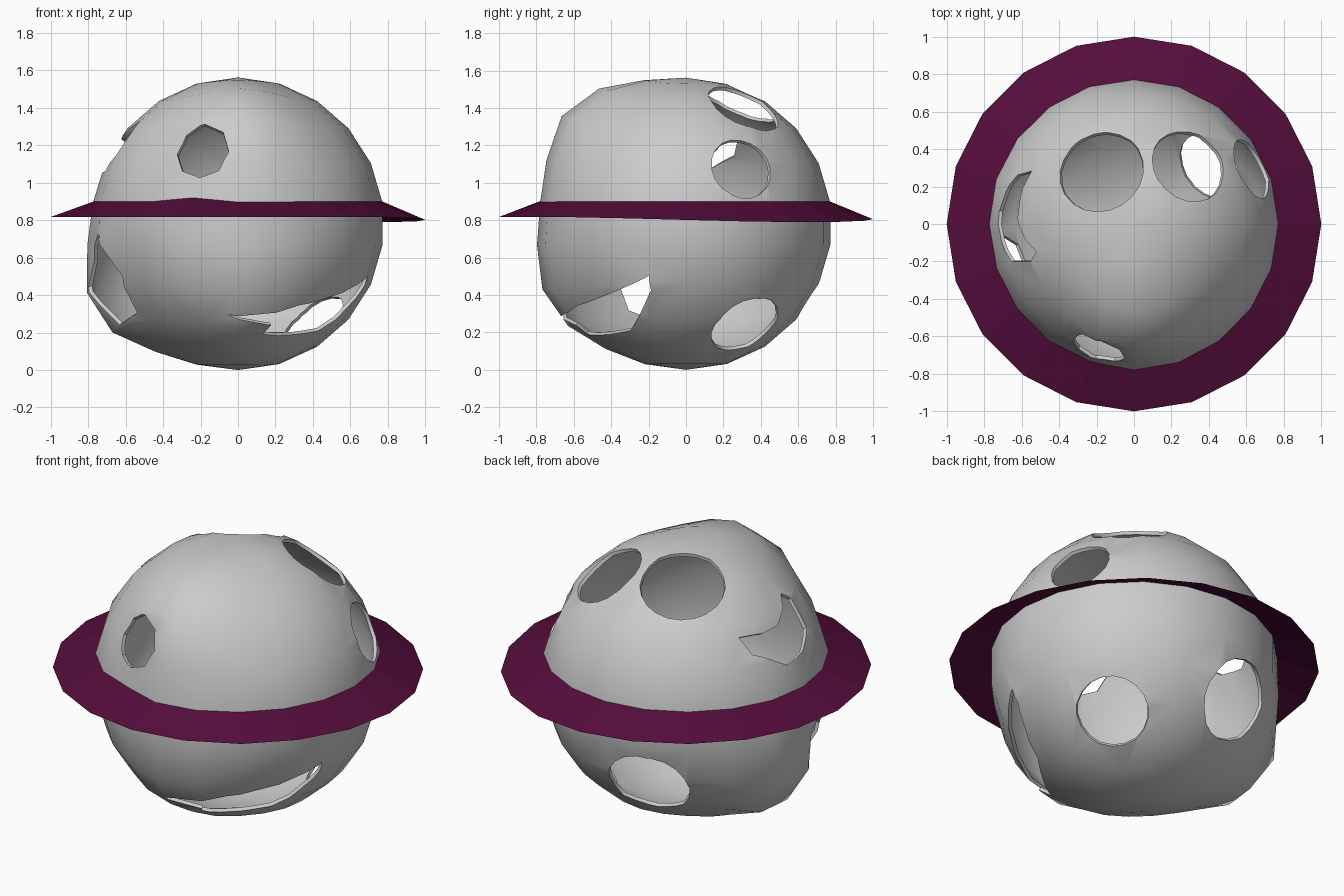
import bpy, bmesh, math
from mathutils import Vector

if "Cube" in bpy.data.objects:
    bpy.data.objects.remove(bpy.data.objects["Cube"])

C = Vector((0, 0, 0.78))   # centre of the shell
R = 0.78


def mesh_object(name, bm):
    bmesh.ops.recalc_face_normals(bm, faces=bm.faces)
    me = bpy.data.meshes.new(name)
    bm.to_mesh(me)
    bm.free()
    ob = bpy.data.objects.new(name, me)
    bpy.context.collection.objects.link(ob)
    return ob


def cutter(points):
    """Solid that widens outward from the shell centre through an outline."""
    bm = bmesh.new()
    rows = [[bm.verts.new(C + (Vector(p) - C) * s) for p in points] for s in (0.55, 1.7)]
    n = len(points)
    for i in range(n):
        j = (i + 1) % n
        bm.faces.new((rows[0][i], rows[0][j], rows[1][j], rows[1][i]))
    caps = [bm.faces.new(rows[0]), bm.faces.new(rows[1][::-1])]
    bmesh.ops.triangulate(bm, faces=caps)
    ob = mesh_object("hole_cutter", bm)
    ob.hide_render = True
    return ob


def round_outline(centre, radius, sides=18):
    p = Vector(centre)
    axis = (p - C).normalized()
    u = axis.cross(Vector((0, 0, 1))).normalized()
    v = axis.cross(u)
    return [p + (u * math.cos(a) + v * math.sin(a)) * radius
            for a in (2 * math.pi * i / sides for i in range(sides))]


# Hollow shell: low-poly sphere with three boxy bulges
bulges = [((0, -0.62, 0.64), 0.105, 0.38),
          ((0.05, -0.72, -0.42), 0.07, 0.38),
          ((-0.78, 0.14, -0.50), 0.145, 0.37)]
bm = bmesh.new()
bmesh.ops.create_uvsphere(bm, u_segments=20, v_segments=11, radius=R)
for v in bm.verts:
    d = v.co.normalized()
    r = R + sum(h * math.exp(-(d.angle(Vector(b)) / w) ** 2) for b, h, w in bulges)
    v.co = C + d * r
shell = mesh_object("shell", bm)
sol = shell.modifiers.new("wall", 'SOLIDIFY')
sol.thickness = 0.02
sol.offset = -1

# Round openings
outlines = [round_outline(c, r, n) for c, r, n in [
    ((-0.18, 0.29, 1.47), 0.24, 20),
    ((0.30, 0.32, 1.42), 0.215, 20),
    ((0.64, 0.30, 1.08), 0.175, 18),
    ((-0.20, -0.70, 1.18), 0.155, 8),
    ((0.41, 0.31, 0.25), 0.195, 18),
    ((-0.18, 0.59, 0.42), 0.22, 18)]]
# Crescent on the left
outlines.append([(-0.56, 0.29, 1.25), (-0.61, 0.15, 1.23), (-0.62, 0.03, 1.23),
                 (-0.58, -0.08, 1.28), (-0.53, -0.15, 1.34), (-0.55, -0.2, 1.29),
                 (-0.65, -0.20, 1.14), (-0.70, -0.09, 1.06), (-0.725, 0.07, 1.04),
                 (-0.64, 0.27, 1.16)])
# Long slit at the lower front
outlines.append([(-0.06, -0.68, 0.28), (0.35, -0.62, 0.31), (0.55, -0.43, 0.39),
                 (0.70, -0.20, 0.50), (0.67, -0.19, 0.42), (0.57, -0.25, 0.29),
                 (0.44, -0.30, 0.20), (0.14, -0.56, 0.16), (0.18, -0.60, 0.23)])
# Ragged opening at the lower left
outlines.append([(-0.76, -0.20, 0.73), (-0.66, -0.40, 0.48), (-0.60, -0.35, 0.25),
                 (-0.68, -0.12, 0.20), (-0.82, -0.05, 0.30), (-0.85, -0.02, 0.42),
                 (-0.82, -0.08, 0.55)])

cutters = []
for pts in outlines:
    cut = cutter(pts)
    cutters.append(cut)
    mod = shell.modifiers.new("opening", 'BOOLEAN')
    mod.operation = 'DIFFERENCE'
    mod.solver = 'EXACT'
    mod.object = cut

bpy.context.view_layer.objects.active = shell
bpy.ops.object.select_all(action='DESELECT')
shell.select_set(True)
for mod in list(shell.modifiers):
    bpy.ops.object.modifier_apply(modifier=mod.name)
for cut in cutters:
    bpy.data.objects.remove(cut)
bpy.ops.object.shade_smooth_by_angle(angle=math.radians(40))

# Sloping 20-sided ring around the middle, slightly uneven
bm = bmesh.new()
inner, outer = [], []
for i in range(20):
    a = 2 * math.pi * i / 20
    x, y = math.cos(a), math.sin(a)
    lift = 0.02 if i == 14 else 0
    dip = 0.028 * max(0, x * 0.75 + y * 0.65) ** 2
    inner.append(bm.verts.new((0.77 * x, 0.77 * y, 0.90 + lift)))
    outer.append(bm.verts.new((x, y, 0.817 - dip)))
for i in range(20):
    j = (i + 1) % 20
    bm.faces.new((inner[i], outer[i], outer[j], inner[j]))
ring = mesh_object("ring", bm)
mat = bpy.data.materials.new("plum")
mat.diffuse_color = (0.09, 0.004, 0.045, 1)
mat.use_nodes = True
mat.node_tree.nodes["Principled BSDF"].inputs["Base Color"].default_value = mat.diffuse_color
ring.data.materials.append(mat)
